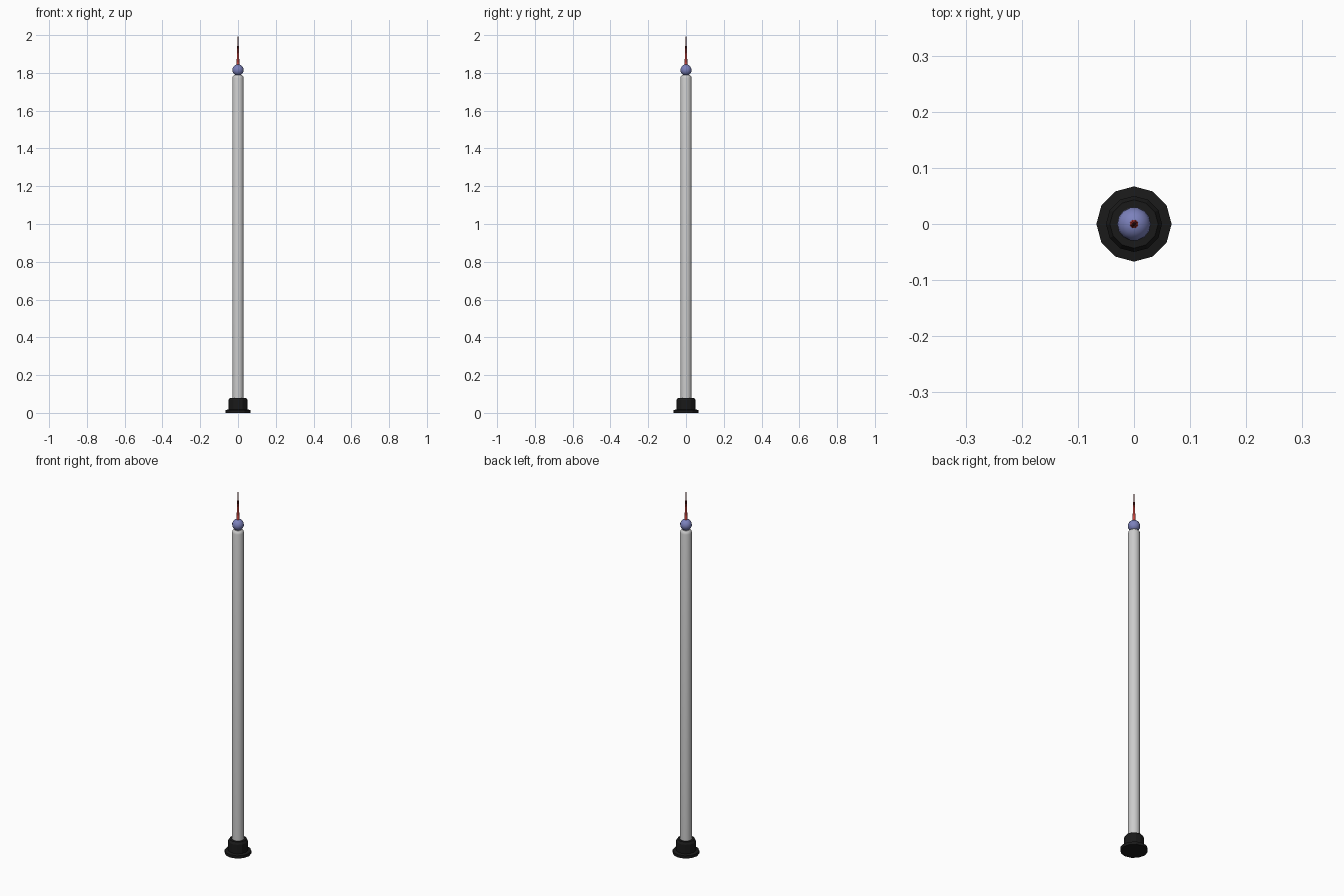
import bpy, bmesh, math

if "Cube" in bpy.data.objects:
    bpy.data.objects.remove(bpy.data.objects["Cube"])


def material(name, rgb):
    m = bpy.data.materials.new(name)
    m.diffuse_color = (*rgb, 1)
    m.use_nodes = True
    m.node_tree.nodes["Principled BSDF"].inputs["Base Color"].default_value = m.diffuse_color
    return m


def lathe(name, profile, sides, mat=None, smooth=None):
    """Spin (radius, height) points round z; radius 0 makes a pole."""
    bm = bmesh.new()
    rings = []
    for r, z in profile:
        n = sides if r > 0 else 1
        rings.append([bm.verts.new((r * math.cos(2 * math.pi * i / sides),
                                    r * math.sin(2 * math.pi * i / sides), z))
                      for i in range(n)])
    for a, b in zip(rings, rings[1:]):
        for i in range(sides):
            j = (i + 1) % sides
            quad = [a[i % len(a)], a[j % len(a)], b[j % len(b)], b[i % len(b)]]
            bm.faces.new(list(dict.fromkeys(quad)))
    bmesh.ops.recalc_face_normals(bm, faces=bm.faces)
    mesh = bpy.data.meshes.new(name)
    bm.to_mesh(mesh)
    bm.free()
    ob = bpy.data.objects.new(name, mesh)
    bpy.context.collection.objects.link(ob)
    if mat:
        mesh.materials.append(mat)
    if smooth:
        bpy.ops.object.select_all(action='DESELECT')
        bpy.context.view_layer.objects.active = ob
        ob.select_set(True)
        bpy.ops.object.shade_smooth_by_angle(angle=math.radians(smooth))
    return ob


black = material("black", (0.01, 0.01, 0.01))
blue = material("blue", (0.2, 0.22, 0.5))
red = material("red", (0.6, 0.06, 0.05))
dark_red = material("dark_red", (0.12, 0.01, 0.01))

# Flanged foot with a chamfered collar
lathe("base", [(0, 0), (0.067, 0), (0.067, 0.015), (0.05, 0.018),
               (0.05, 0.068), (0.043, 0.08), (0, 0.08)], 12, black)

# Long shaft with a rounded top edge
lathe("pole", [(0, 0.07), (0.03, 0.07), (0.03, 1.772), (0.027, 1.783),
               (0.02, 1.789), (0, 1.789)], 16, smooth=40)

# Ball on top of the shaft
ball = [(0.03 * math.sin(math.pi * k / 10), 1.815 - 0.03 * math.cos(math.pi * k / 10))
        for k in range(1, 10)]
lathe("ball", [(0, 1.785)] + ball + [(0, 1.845)], 14, blue, smooth=50)

# Tapering spike and its darker tip
lathe("spike", [(0, 1.835), (0.008, 1.835), (0.0045, 1.93), (0, 1.93)], 12, red, smooth=40)
lathe("spike_tip", [(0, 1.93), (0.0045, 1.93), (0.002, 1.99), (0, 2.0)], 12, dark_red, smooth=40)
